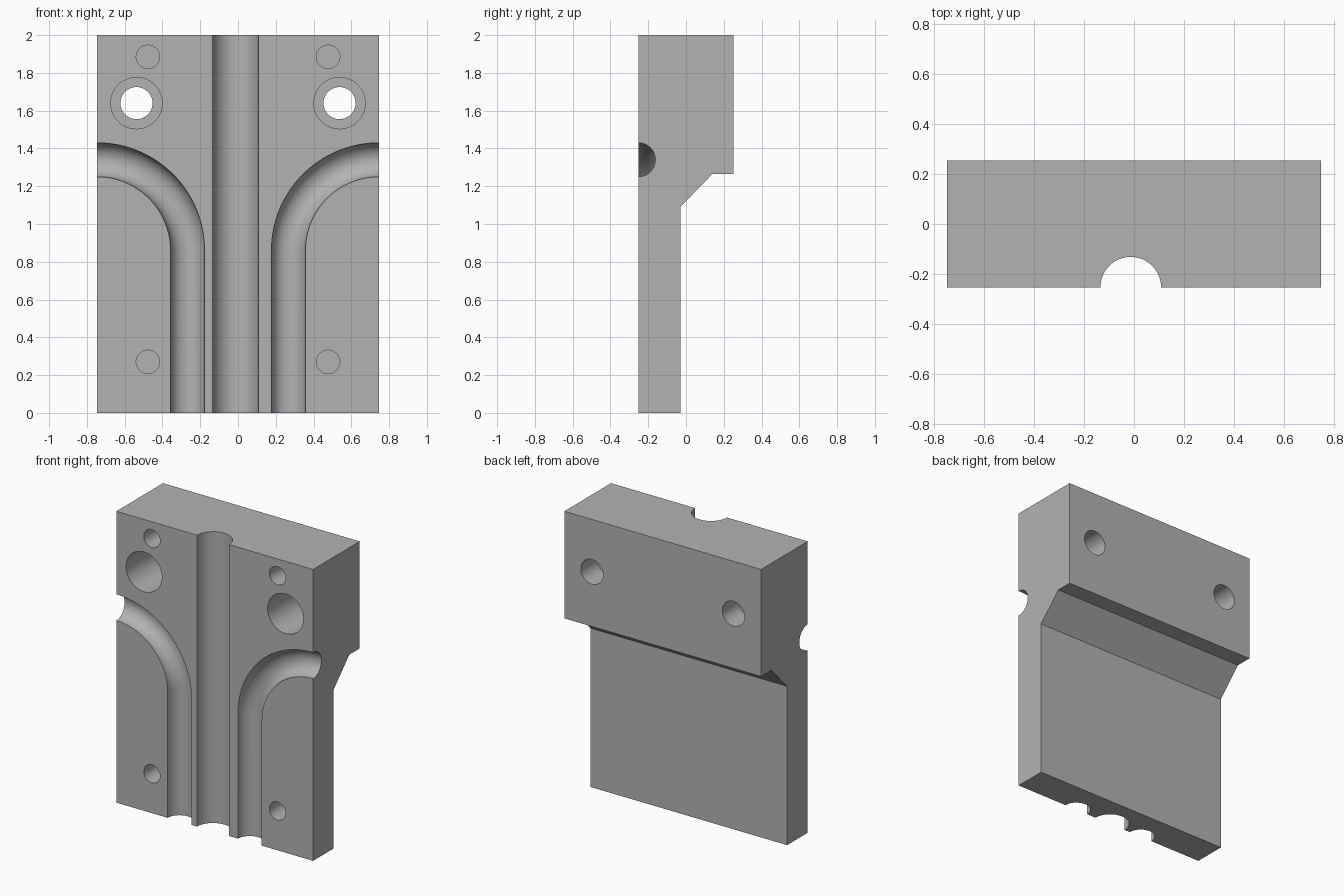
import bpy, bmesh
from math import sin, cos, pi
from mathutils import Vector

cube = bpy.data.objects.get("Cube")
if cube:
    bpy.data.objects.remove(cube, do_unlink=True)

HALF_W, FRONT, BACK = 0.747, -0.2525, 0.2525

grey = bpy.data.materials.new("plain grey")
grey.use_nodes = True
grey.diffuse_color = (0.45, 0.45, 0.45, 1)
grey.node_tree.nodes["Principled BSDF"].inputs["Base Color"].default_value = grey.diffuse_color


def add_object(name, bm):
    bmesh.ops.recalc_face_normals(bm, faces=bm.faces)
    mesh = bpy.data.meshes.new(name)
    bm.to_mesh(mesh)
    bm.free()
    mesh.materials.append(grey)
    obj = bpy.data.objects.new(name, mesh)
    bpy.context.scene.collection.objects.link(obj)
    return obj


def tube(name, path, radius, ref, sides=64):
    """Capped round tube along a planar path; ref is perpendicular to the path."""
    bm = bmesh.new()
    points, ref = [Vector(p) for p in path], Vector(ref)
    rings = []
    for i, p in enumerate(points):
        tangent = points[min(i + 1, len(points) - 1)] - points[max(i - 1, 0)]
        side = tangent.normalized().cross(ref)
        rings.append([bm.verts.new(p + radius * (side * cos(a) + ref * sin(a)))
                      for a in (2 * pi * k / sides for k in range(sides))])
    for r, s in zip(rings, rings[1:]):
        for k in range(sides):
            n = (k + 1) % sides
            bm.faces.new((r[k], r[n], s[n], s[k]))
    bm.faces.new(rings[0])
    bm.faces.new(rings[-1])
    obj = add_object(name, bm)
    obj.hide_render = True
    return obj


def bore(name, x, z, radius, y_end):
    return tube(name, [(x, FRONT - 0.1, z), (x, y_end, z)], radius, (0, 0, 1))


# Stepped block: side profile extruded across the width
profile = [(FRONT, 0), (-0.03, 0), (-0.03, 1.09), (0.14, 1.265),
           (BACK, 1.265), (BACK, 2), (FRONT, 2)]
bm = bmesh.new()
face = bm.faces.new([bm.verts.new((-HALF_W, y, z)) for y, z in profile])
moved = bmesh.ops.extrude_face_region(bm, geom=[face])["geom"]
bmesh.ops.translate(bm, vec=(2 * HALF_W, 0, 0),
                    verts=[v for v in moved if isinstance(v, bmesh.types.BMVert)])
block = add_object("mould_block", bm)

# Straight centre channel
cutters = [tube("centre_channel", [(-0.013, FRONT, -0.1), (-0.013, FRONT, 2.1)],
                0.121, (0, 1, 0))]

for label, s in (("left", 1), ("right", -1)):
    # Curved channel running up and out to the side
    bend, low = 0.48, 0.86
    path = [(s * (HALF_W - bend), FRONT, -0.1)]
    for i in range(41):
        a = pi / 2 * i / 40
        path.append((s * (HALF_W - bend * cos(a)), FRONT, low + bend * sin(a)))
    path.append((s * (HALF_W + 0.1), FRONT, low + bend))
    cutters.append(tube(label + "_curved_channel", path, 0.09, (0, 1, 0)))
    # Counterbored bolt hole and blind dowel holes
    cutters += [bore(label + "_bolt_hole", s * 0.5375, 1.64, 0.085, BACK + 0.1),
                bore(label + "_counterbore", s * 0.5375, 1.64, 0.136, FRONT + 0.33),
                bore(label + "_upper_dowel_hole", s * 0.477, 1.885, 0.062, FRONT + 0.17),
                bore(label + "_lower_dowel_hole", s * 0.477, 0.27, 0.062, FRONT + 0.17)]

# Cut everything out of the block
bpy.ops.object.select_all(action="DESELECT")
block.select_set(True)
bpy.context.view_layer.objects.active = block
for cutter in cutters:
    mod = block.modifiers.new(cutter.name, "BOOLEAN")
    mod.operation, mod.solver, mod.object = "DIFFERENCE", "EXACT", cutter
    bpy.ops.object.modifier_apply(modifier=mod.name)
    bpy.data.objects.remove(cutter, do_unlink=True)

bpy.ops.object.shade_smooth_by_angle(angle=pi / 6)
